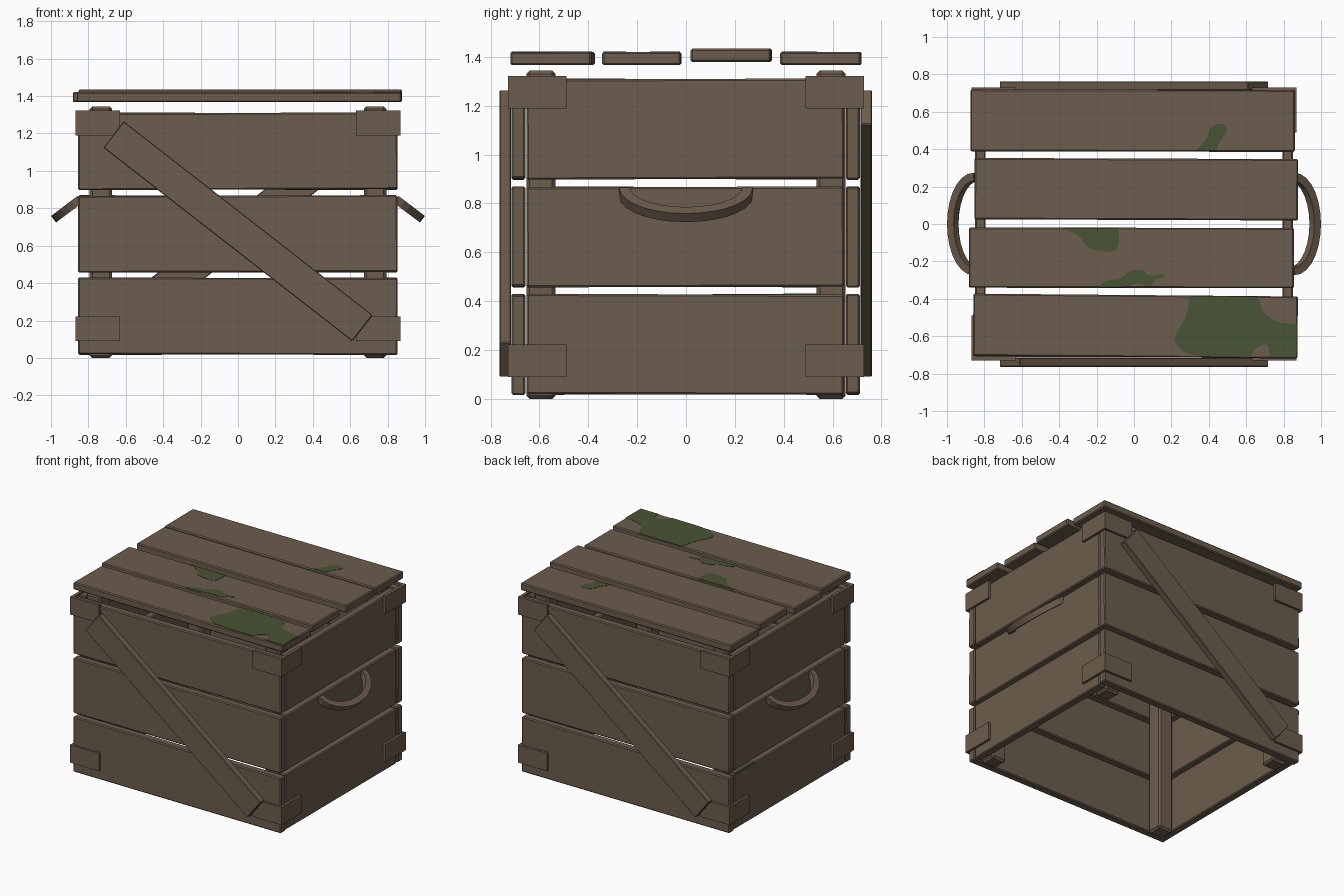
import bpy, bmesh, math
from mathutils import Vector

if "Cube" in bpy.data.objects:
    bpy.data.objects.remove(bpy.data.objects["Cube"])


def material(name, rgb):
    m = bpy.data.materials.new(name)
    m.diffuse_color = (*rgb, 1)
    m.use_nodes = True
    m.node_tree.nodes["Principled BSDF"].inputs["Base Color"].default_value = m.diffuse_color
    return m


WOOD = material("weathered_brown", (0.15, 0.108, 0.074))
MOSS = material("moss_green", (0.066, 0.09, 0.035))


def finish(name, bm, mat):
    bmesh.ops.recalc_face_normals(bm, faces=bm.faces)
    me = bpy.data.meshes.new(name)
    bm.to_mesh(me)
    bm.free()
    me.materials.append(mat)
    ob = bpy.data.objects.new(name, me)
    bpy.context.collection.objects.link(ob)
    return ob


def box(name, lo, hi, bevel=0.007, rot=(0, 0, 0), mat=WOOD):
    """Box between two corners, bevelled, turned about its centre (degrees)."""
    lo, hi = Vector(lo), Vector(hi)
    bm = bmesh.new()
    bmesh.ops.create_cube(bm, size=1)
    for v in bm.verts:
        v.co = Vector([c * s for c, s in zip(v.co, hi - lo)])
    if bevel:
        bmesh.ops.bevel(bm, geom=bm.edges[:], offset=bevel, segments=1,
                        affect='EDGES', profile=0.5)
    ob = finish(name, bm, mat)
    ob.location = (lo + hi) / 2
    ob.rotation_euler = [math.radians(a) for a in rot]
    return ob


# corner posts
for sx in (-1, 1):
    for sy in (-1, 1):
        cx, cy = sx * 0.733, sy * 0.594
        box("corner_post", (cx - 0.06, cy - 0.06, 0), (cx + 0.06, cy + 0.06, 1.345), 0.014)

# wall planks, three rows, each very slightly crooked
for i, (z0, tilt) in enumerate(((0.018, 0.15), (0.458, -0.15), (0.9, -0.2))):
    z1 = z0 + 0.41
    box("front_plank", (-0.855, -0.715, z0), (0.853, -0.658, z1), rot=(0, tilt, 0))
    box("back_plank", (-0.855, 0.655, z0), (0.853, 0.712, z1), rot=(0, -tilt, 0))
    for s in (-1, 1):
        x = sorted((s * 0.793, s * 0.85))
        box("side_plank", (x[0], -0.653, z0), (x[1], 0.647, z1), rot=(-tilt * s, 0, 0))

# lid planks
for x0, x1, y0, y1, z, turn in ((-0.875, 0.86, 0.387, 0.718, 1.367, -0.1),
                                (-0.853, 0.877, 0.022, 0.35, 1.38, -0.2),
                                (-0.883, 0.855, -0.342, -0.02, 1.367, -0.1),
                                (-0.86, 0.875, -0.712, -0.38, 1.367, -0.5)):
    box("lid_plank", (x0, y0, z), (x1, y1, z + 0.054), rot=(0, 0, turn))

# diagonal braces, front and back
angle = math.degrees(math.atan2(1.035, 1.33))
for name, y, a in (("front_brace", -0.74, angle), ("back_brace", 0.738, -angle)):
    box(name, (-0.843, y - 0.024, 0.588), (0.843, y + 0.024, 0.766), 0.004, rot=(0, a, 0))

# corner brackets: L of two thin plates
for sx in (-1, 1):
    for sy in (-1, 1):
        for z in (0.09, 1.19):
            xs, ys = sorted((sx * 0.868, sx * 0.63)), sorted((sy * 0.73, sy * 0.708))
            box("corner_bracket_face", (xs[0], ys[0], z), (xs[1], ys[1], z + 0.132), 0)
            xs, ys = sorted((sx * 0.868, sx * 0.846)), sorted((sy * 0.73, sy * 0.49))
            box("corner_bracket_side", (xs[0], ys[0], z), (xs[1], ys[1], z + 0.132), 0)

# curved side handles: square bar swept along a drooping half ellipse
tilt = math.radians(37)
for s in (-1, 1):
    out = Vector((s * math.cos(tilt), 0, -math.sin(tilt)))
    nrm = Vector((s * math.sin(tilt), 0, math.cos(tilt)))
    side = Vector((0, 1, 0))
    bm = bmesh.new()
    rings = []
    n = 14
    for k in range(n + 1):
        t = math.pi * k / n
        p = Vector((s * 0.845, 0, 0.848)) + out * 0.155 * math.sin(t) - side * 0.252 * math.cos(t)
        d = (out * 0.252 * math.sin(t) - side * 0.155 * math.cos(t)).normalized()
        rings.append([bm.verts.new(p + d * a + nrm * b) for a, b in
                      ((0.022, 0.022), (-0.022, 0.022), (-0.022, -0.022), (0.022, -0.022))])
    for r, q in zip(rings, rings[1:]):
        for j in range(4):
            bm.faces.new((r[j], r[(j + 1) % 4], q[(j + 1) % 4], q[j]))
    bm.faces.new(rings[0])
    bm.faces.new(rings[-1])
    finish("side_handle", bm, WOOD)


def moss(z, pts):
    """Thin rounded patch on a lid plank; repeated points stay sharp."""
    for _ in range(2):
        pts = [tuple(a * (1 - f) + b * f for a, b in zip(p, q))
               for p, q in zip(pts, pts[1:] + pts[:1]) for f in (0.25, 0.75)]
    clean = [p for i, p in enumerate(pts) if math.dist(p, pts[i - 1]) > 1e-4]
    bm = bmesh.new()
    f = bm.faces.new([bm.verts.new((x, y, z)) for x, y in clean])
    top = bmesh.ops.extrude_face_region(bm, geom=[f])
    for v in top["geom"]:
        if isinstance(v, bmesh.types.BMVert):
            v.co.z += 0.004
    finish("moss_patch", bm, MOSS)


# moss on the lid
moss(1.419, [(-0.38, -0.024), (-0.38, -0.024), (-0.29, -0.06), (-0.25, -0.13), (-0.18, -0.145),
             (-0.10, -0.15), (-0.08, -0.10), (-0.08, -0.024), (-0.08, -0.024)])
moss(1.419, [(-0.19, -0.338), (-0.19, -0.338), (-0.15, -0.30), (-0.07, -0.295), (-0.02, -0.245),
             (0.05, -0.245), (0.08, -0.28), (0.17, -0.265), (0.16, -0.29), (0.11, -0.29),
             (0.09, -0.34), (0.02, -0.315), (-0.05, -0.338)])
moss(1.419, [(0.30, -0.384), (0.30, -0.384), (0.66, -0.388), (0.66, -0.388), (0.70, -0.49),
             (0.78, -0.53), (0.872, -0.535), (0.872, -0.535), (0.872, -0.715), (0.872, -0.715),
             (0.725, -0.714), (0.725, -0.714), (0.72, -0.635), (0.65, -0.66), (0.62, -0.713),
             (0.62, -0.713), (0.31, -0.71), (0.22, -0.65), (0.22, -0.59), (0.28, -0.50)])
moss(1.419, [(0.33, 0.393), (0.33, 0.393), (0.39, 0.455), (0.41, 0.53), (0.49, 0.54),
             (0.50, 0.49), (0.46, 0.45), (0.44, 0.393), (0.44, 0.393)])
# moss on the top edge of the lower left plank
box("moss_strip", (-0.846, 0.4, 0.425), (-0.797, 0.63, 0.431), 0, mat=MOSS)
